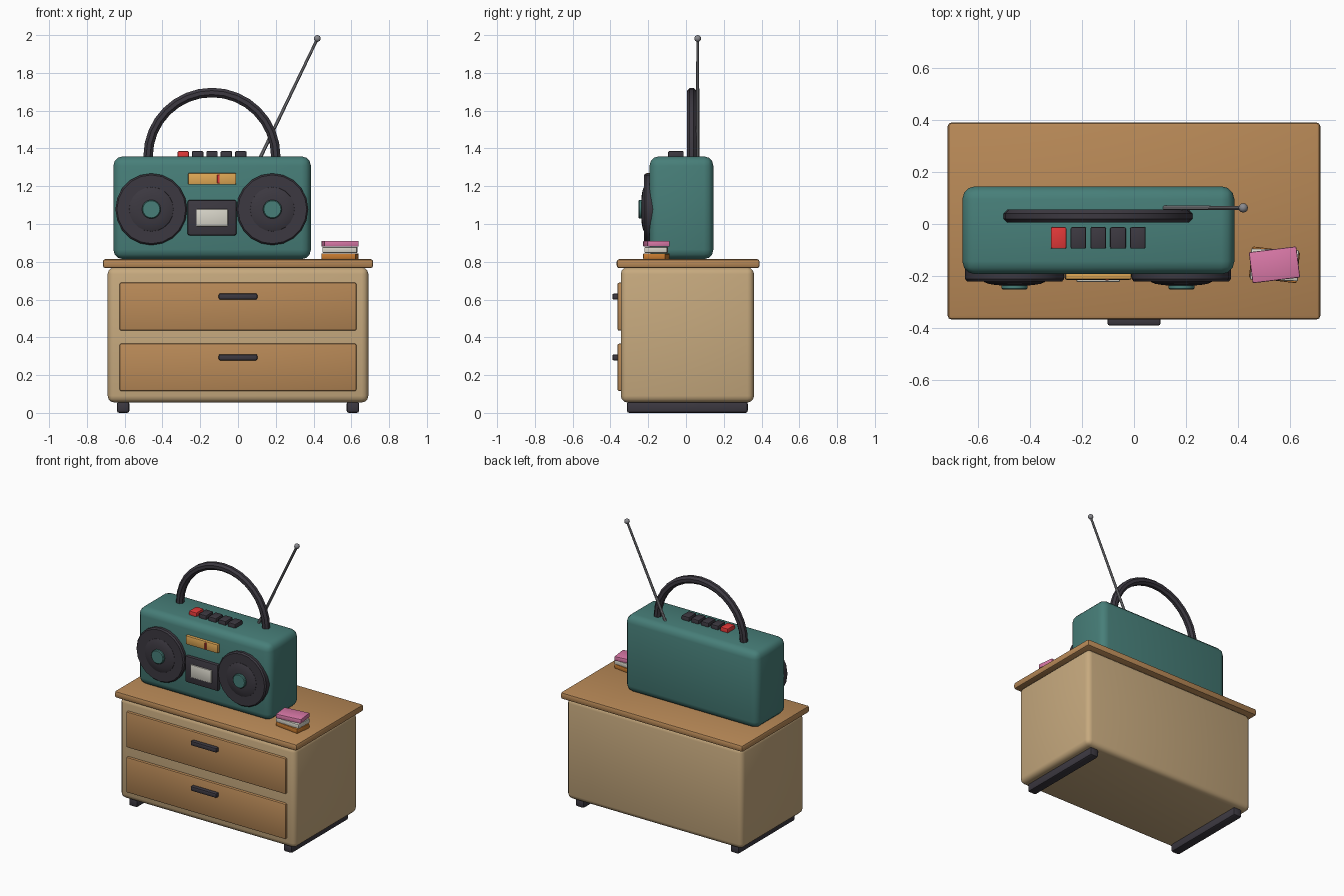
import bpy, bmesh
from math import sin, cos, pi, radians
from mathutils import Vector, Matrix

if "Cube" in bpy.data.objects:
    bpy.data.objects.remove(bpy.data.objects["Cube"])


def material(name, r, g, b):
    m = bpy.data.materials.new(name)
    m.diffuse_color = (r, g, b, 1)
    m.use_nodes = True
    m.node_tree.nodes["Principled BSDF"].inputs["Base Color"].default_value = m.diffuse_color
    return m


TAN = material("tan", 0.57, 0.40, 0.21)
WOOD = material("wood", 0.48, 0.25, 0.095)
DARK = material("dark", 0.045, 0.04, 0.052)
TEAL = material("teal", 0.063, 0.21, 0.19)
RED = material("red", 0.75, 0.04, 0.04)
AMBER = material("amber", 0.74, 0.39, 0.09)
CREAM = material("cream", 0.68, 0.66, 0.58)
PINK = material("pink", 0.70, 0.19, 0.39)
ORANGE = material("orange", 0.58, 0.20, 0.03)
METAL = material("metal", 0.25, 0.25, 0.27)


def finish(name, bm, mat):
    bmesh.ops.recalc_face_normals(bm, faces=bm.faces)
    me = bpy.data.meshes.new(name)
    bm.to_mesh(me)
    bm.free()
    ob = bpy.data.objects.new(name, me)
    bpy.context.collection.objects.link(ob)
    me.materials.append(mat)
    bpy.ops.object.select_all(action='DESELECT')
    ob.select_set(True)
    bpy.context.view_layer.objects.active = ob
    bpy.ops.object.shade_smooth_by_angle(angle=radians(32))
    return ob


def box(name, x, y, z, mat, bevel=0.008, segs=2, turn=0):
    """Rounded box from (min, max) pairs, optionally turned about its upright axis."""
    bm = bmesh.new()
    bmesh.ops.create_cube(bm, size=1)
    bmesh.ops.scale(bm, vec=(x[1] - x[0], y[1] - y[0], z[1] - z[0]), verts=bm.verts)
    bmesh.ops.bevel(bm, geom=bm.edges[:], offset=bevel, segments=segs,
                    profile=0.5, affect='EDGES')
    bmesh.ops.rotate(bm, matrix=Matrix.Rotation(radians(turn), 3, 'Z'), verts=bm.verts)
    bmesh.ops.translate(bm, vec=(sum(x) / 2, sum(y) / 2, sum(z) / 2), verts=bm.verts)
    return finish(name, bm, mat)


def lathe(name, profile, cx, cz, mat, sides=20):
    """Spin a (radius, y) profile around a front-to-back axis."""
    bm = bmesh.new()
    vs = [bm.verts.new((cx + r, y, cz)) for r, y in profile]
    es = [bm.edges.new(p) for p in zip(vs, vs[1:])]
    bmesh.ops.spin(bm, geom=vs + es, cent=(cx, 0, cz), axis=(0, 1, 0),
                   angle=2 * pi, steps=sides, use_duplicate=False)
    bmesh.ops.remove_doubles(bm, verts=bm.verts, dist=1e-5)
    return finish(name, bm, mat)


def tube(name, points, radii, mat, sides=8):
    """Tube along a path lying in an upright plane of constant y."""
    bm = bmesh.new()
    rings = []
    for i, (p, r) in enumerate(zip(points, radii)):
        t = (Vector(points[min(i + 1, len(points) - 1)]) - Vector(points[max(i - 1, 0)])).normalized()
        u = Vector((0, 1, 0))
        w = t.cross(u)
        rings.append([bm.verts.new(Vector(p) + r * (cos(a) * u + sin(a) * w))
                      for a in (2 * pi * (k + 0.5) / sides for k in range(sides))])
    for a, b in zip(rings, rings[1:]):
        for k in range(sides):
            j = (k + 1) % sides
            bm.faces.new((a[k], a[j], b[j], b[k]))
    bm.faces.new(rings[0])
    bm.faces.new(rings[-1])
    return finish(name, bm, mat)


# Cabinet
box("cabinet_body", (-0.69, 0.69), (-0.345, 0.36), (0.055, 0.77), TAN, 0.035, 3)
box("cabinet_top", (-0.716, 0.716), (-0.367, 0.39), (0.766, 0.814), WOOD, 0.014)
for label, z0, z1, zh in (("lower", 0.115, 0.367, 0.294), ("upper", 0.435, 0.69, 0.616)):
    box(label + "_drawer", (-0.627, 0.627), (-0.363, -0.325), (z0, z1), WOOD, 0.01)
    box(label + "_drawer_handle", (-0.102, 0.102), (-0.39, -0.355), (zh - 0.016, zh + 0.016), DARK)
for label, s in (("left", -1), ("right", 1)):
    box(label + "_foot_rail", (s * 0.608 - 0.033, s * 0.608 + 0.033), (-0.313, 0.327),
        (0, 0.06), DARK, 0.012)

# Radio body
box("radio_body", (-0.66, 0.386), (-0.193, 0.145), (0.814, 1.358), TEAL, 0.05, 3)

# Speakers: rim, domed cone and centre cap
for label, cx in (("left", -0.459), ("right", 0.182)):
    lathe(label + "_speaker_rim", [(0, -0.165), (0.19, -0.165), (0.19, -0.212),
                                   (0.182, -0.222), (0, -0.222)], cx, 1.078, DARK)
    lathe(label + "_speaker_cone", [(0.12, -0.215), (0.117, -0.223), (0.1, -0.230),
                                    (0.07, -0.235), (0.03, -0.237), (0, -0.237)],
          cx, 1.078, DARK)
    lathe(label + "_speaker_cap", [(0, -0.22), (0.05, -0.22), (0.05, -0.247),
                                   (0.045, -0.252), (0, -0.252)], cx, 1.078, TEAL, 16)

# Tuner and cassette door
box("tuner_panel", (-0.264, -0.01), (-0.213, -0.18), (1.208, 1.27), AMBER, 0.006)
box("tuner_needle", (-0.110, -0.097), (-0.218, -0.20), (1.214, 1.262), RED, 0.002, 1)
box("cassette_door", (-0.267, -0.008), (-0.215, -0.18), (0.94, 1.127), DARK, 0.01)
box("cassette_window", (-0.221, -0.054), (-0.223, -0.20), (0.988, 1.079), CREAM, 0.005)

# Push buttons
for i in range(5):
    x = -0.29 + i * 0.0762
    box(f"button_{i + 1}", (x - 0.03, x + 0.03), (-0.095, -0.012), (1.34, 1.386),
        DARK if i else RED, 0.006)

# Carrying handle
N = 16
arc = [(-0.138 - 0.338 * cos(pi * i / N), 0.03, 1.358 + 0.338 * sin(pi * i / N))
       for i in range(N + 1)]
arc = [(arc[0][0], 0.03, 1.33)] + arc + [(arc[-1][0], 0.03, 1.33)]
tube("carrying_handle", arc, [0.027] * len(arc), DARK)

# Aerial with tip ball
tube("aerial", [(0.11, 0.062, 1.335), (0.42, 0.062, 1.98)], [0.010, 0.008], METAL)
bm = bmesh.new()
bmesh.ops.create_uvsphere(bm, u_segments=12, v_segments=8, radius=0.018,
                          matrix=Matrix.Translation((0.42, 0.062, 1.982)))
finish("aerial_tip", bm, METAL)

# Stack of cassettes beside the radio
for i, (label, mat, turn) in enumerate((("bottom", ORANGE, -7), ("middle", CREAM, -2), ("top", PINK, 7))):
    z = 0.814 + i * 0.033
    box(label + "_cassette", (0.448, 0.632), (-0.217, -0.097), (z, z + 0.031), mat, 0.005, 2, turn)
